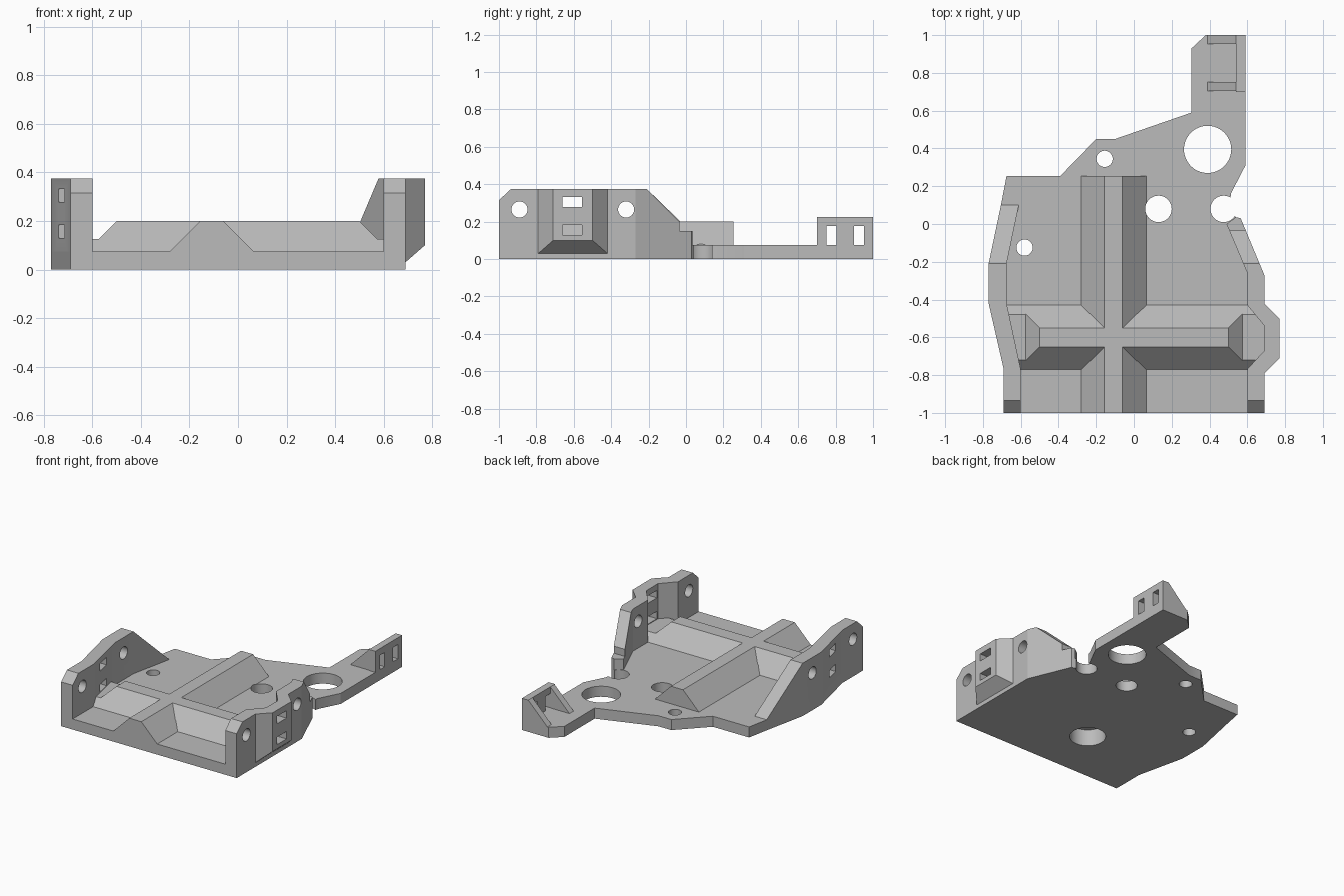
import bpy
import bmesh
import math
from mathutils import Vector

cube = bpy.data.objects.get("Cube")
if cube:
    bpy.data.objects.remove(cube, do_unlink=True)

grey = bpy.data.materials.new("plain grey")
grey.use_nodes = True
colour = (0.5, 0.5, 0.5, 1)
grey.diffuse_color = colour
grey.node_tree.nodes["Principled BSDF"].inputs["Base Color"].default_value = colour


def finish(name, bm):
    bmesh.ops.recalc_face_normals(bm, faces=bm.faces)
    mesh = bpy.data.meshes.new(name)
    bm.to_mesh(mesh)
    bm.free()
    mesh.materials.append(grey)
    obj = bpy.data.objects.new(name, mesh)
    bpy.context.collection.objects.link(obj)
    return obj


def prism(name, outline, lo, hi, axis="z"):
    """Extrude an outline along an axis; x takes (y, z), y takes (x, z)."""
    place = {"x": lambda a, b, t: (t, a, b),
             "y": lambda a, b, t: (a, t, b),
             "z": lambda a, b, t: (a, b, t)}[axis]
    bm = bmesh.new()
    face = bm.faces.new([bm.verts.new(place(a, b, lo)) for a, b in outline])
    new = bmesh.ops.extrude_face_region(bm, geom=[face])["geom"]
    shift = Vector(place(0, 0, hi - lo))
    bmesh.ops.translate(bm, vec=shift, verts=[v for v in new if isinstance(v, bmesh.types.BMVert)])
    return finish(name, bm)


def hull(name, points):
    bm = bmesh.new()
    for p in points:
        bm.verts.new(p)
    bmesh.ops.convex_hull(bm, input=bm.verts)
    bmesh.ops.dissolve_limit(bm, angle_limit=0.01, verts=bm.verts, edges=bm.edges)
    return finish(name, bm)


def rect(a0, a1, b0, b1):
    return [(a0, b0), (a1, b0), (a1, b1), (a0, b1)]


def circle(a, b, r, n=48):
    return [(a + r * math.cos(math.tau * i / n), b + r * math.sin(math.tau * i / n)) for i in range(n)]


def carve(obj, tools, operation="DIFFERENCE"):
    """Apply one boolean per tool."""
    for tool in tools:
        mod = obj.modifiers.new("carve", "BOOLEAN")
        mod.operation, mod.solver, mod.object = operation, "EXACT", tool
    graph = bpy.context.evaluated_depsgraph_get()
    mesh = bpy.data.meshes.new_from_object(obj.evaluated_get(graph))
    obj.modifiers.clear()
    obj.data = mesh


def discard(tools):
    for tool in tools:
        bpy.data.objects.remove(tool, do_unlink=True)


FLOOR, TOP = 0.075, 0.375

# Base plate with its arm and round openings
base = prism("base_plate", [
    (-0.69, -1), (0.69, -1), (0.69, -0.27), (0.565, 0.03), (0.54, 0.036),
    (0.5, 0.08), (0.515, 0.165), (0.59, 0.31), (0.59, 1), (0.38, 1),
    (0.305, 0.93), (0.305, 0.59), (-0.1, 0.45), (-0.2, 0.45), (-0.39, 0.255),
    (-0.675, 0.255), (-0.705, 0.1), (-0.77, -0.21), (-0.77, -0.42), (-0.69, -0.77)], 0, FLOOR)
holes = [prism("hole_cutter", circle(x, y, r), -0.1, 0.3) for x, y, r in
         [(0.39, 0.395, 0.125), (0.13, 0.08, 0.07), (0.475, 0.08, 0.07),
          (-0.155, 0.345, 0.043), (-0.58, -0.125, 0.043)]]
socket = prism("socket_cutter", circle(-0.105, -0.6, 0.12), -0.1, 0.12)
carve(base, holes + [socket])

# Long ridge and cross bar on the floor
ridge = prism("long_ridge", [(-0.28, FLOOR), (0.065, FLOOR), (-0.06, 0.2), (-0.155, 0.2)], -1, 0.255, "y")
bar_foot = prism("cross_bar_foot", [(-0.77, FLOOR), (-0.43, FLOOR), (-0.48, 0.125), (-0.72, 0.125)],
                 -0.68, 0.695, "x")
bar_top = hull("cross_bar_top",
               [(x, y, 0.125) for x in (-0.575, 0.575) for y in (-0.725, -0.475)] +
               [(x, y, 0.2) for x in (-0.5, 0.5) for y in (-0.65, -0.55)])
for part in (ridge, bar_foot):
    carve(part, [socket])
carve(ridge, holes[1:2])
discard(holes + [socket])

# Side walls: plan outline trimmed by a side profile
left_wall = prism("slanted_wall", [
    (-0.69, -1), (-0.6, -1), (-0.6, -0.77), (-0.675, -0.42), (-0.675, -0.21),
    (-0.61, 0.1), (-0.705, 0.1), (-0.77, -0.21), (-0.77, -0.42), (-0.69, -0.77)], 0, 0.5)
right_wall = prism("pocket_wall", [
    (0.6, -1), (0.69, -1), (0.69, -0.27), (0.565, 0.03), (0.54, 0.036),
    (0.49, 0), (0.6, -0.26)], 0, 0.5)
front_profile = [(-1.1, -0.1), (-1.1, 0.222), (-0.935, TOP), (-0.21, TOP)]
left_trim = prism("left_trim", front_profile + [(0.1, FLOOR), (0.2, FLOOR), (0.2, -0.1)], -1, 0, "x")
right_trim = prism("right_trim", front_profile + [(-0.035, 0.2), (-0.035, 0.15), (0.2, 0.15), (0.2, -0.1)],
                   0, 1, "x")
carve(left_wall, [left_trim], "INTERSECT")
carve(right_wall, [right_trim], "INTERSECT")

# Bulge outside the pocket, with a sloping underside
bulge = hull("wall_bulge",
             [(0.69, y, z) for y in (-0.79, -0.42) for z in (0.03, TOP)] +
             [(0.77, y, z) for y in (-0.71, -0.5) for z in (0.1, TOP)])
pocket = prism("pocket_cutter", [(0.58, -0.405), (0.695, -0.545), (0.695, -0.665), (0.58, -0.79)], 0.05, 0.6)
pins = [prism("pin_cutter", circle(y, 0.265, 0.043), -1, 1, "x") for y in (-0.89, -0.32)]
slots = [prism("slot_cutter", rect(-0.66, -0.555, z, z + 0.053), -1, 1, "x") for z in (0.13, 0.278)]
carve(right_wall, [pocket] + pins)
carve(left_wall, pins + slots)
carve(bulge, slots)
discard([left_trim, right_trim, pocket] + pins + slots)

# Upright at the end of the arm, with slots and gussets
upright = prism("arm_upright", rect(0.7, 1, 0, 0.225), 0.54, 0.59, "x")
windows = [prism("window_cutter", rect(y, y + 0.055, FLOOR, 0.177), 0.4, 0.7, "x") for y in (0.75, 0.898)]
carve(upright, windows)
discard(windows)
for name, y in (("inner_gusset", 0.705), ("outer_gusset", 0.953)):
    prism(name, [(0.39, FLOOR), (0.54, FLOOR), (0.54, 0.225)], y, y + 0.047, "y")

# Flat faces with smooth round holes
for obj in bpy.context.collection.objects:
    obj.select_set(obj.type == "MESH")
bpy.context.view_layer.objects.active = base
bpy.ops.object.shade_smooth_by_angle(angle=math.radians(20))
